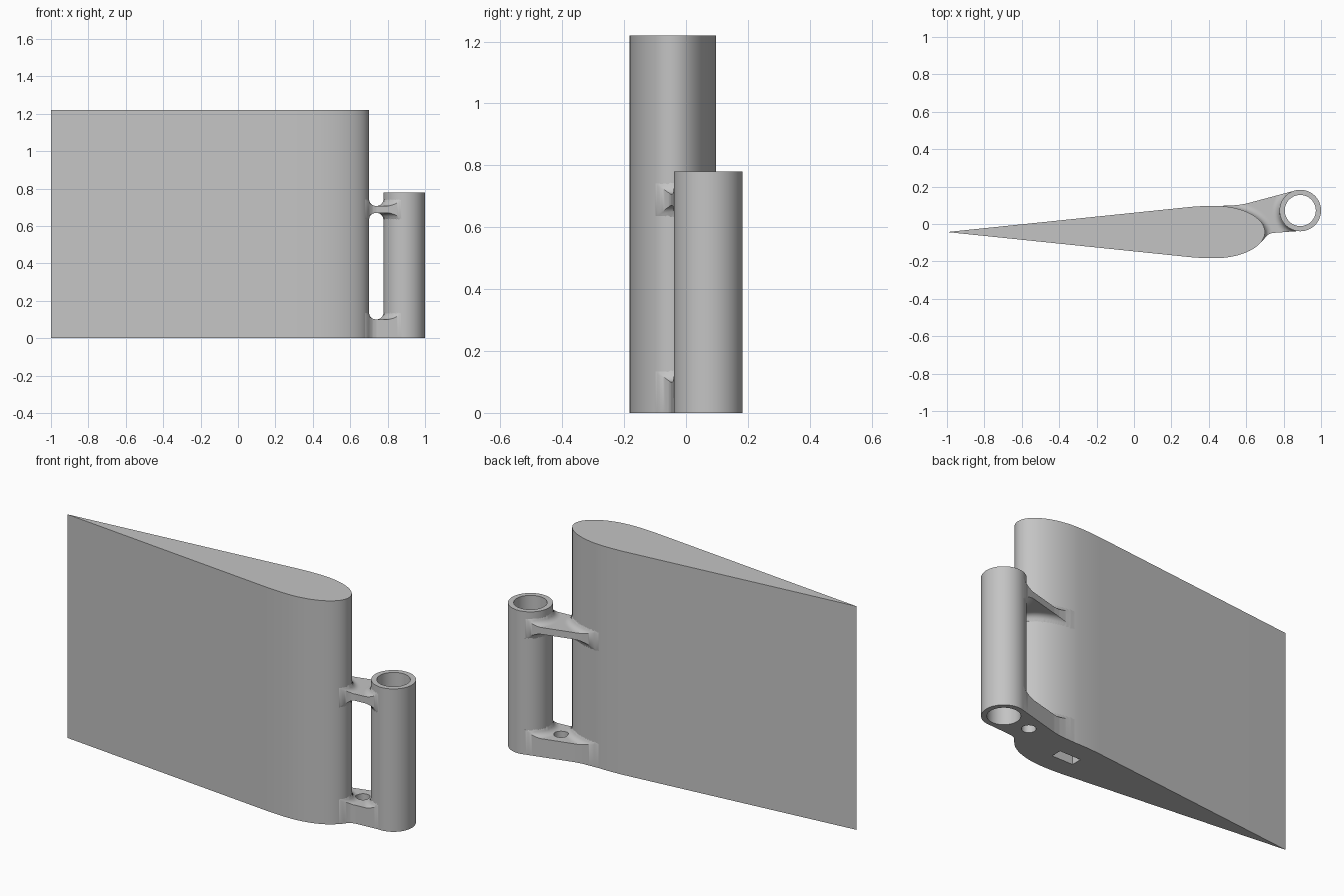
import bpy, bmesh, math
from mathutils import Vector

if "Cube" in bpy.data.objects:
    bpy.data.objects.remove(bpy.data.objects["Cube"])

grey = bpy.data.materials.new("light_grey")
grey.diffuse_color = (0.55, 0.55, 0.55, 1)
grey.use_nodes = True
grey.node_tree.nodes["Principled BSDF"].inputs["Base Color"].default_value = grey.diffuse_color

FOIL_X, FOIL_Y, NOSE, REAR, HALF = 0.43, -0.043, 0.27, 0.45, 0.14
TUBE = Vector((0.889, 0.072))
R_OUT, R_IN, TUBE_H, FOIL_H = 0.111, 0.083, 0.78, 1.22
FILLET = 0.038


def finish(name, bm):
    bmesh.ops.recalc_face_normals(bm, faces=bm.faces)
    me = bpy.data.meshes.new(name)
    bm.to_mesh(me)
    bm.free()
    me.materials.append(grey)
    ob = bpy.data.objects.new(name, me)
    bpy.context.collection.objects.link(ob)
    return ob


def prism(name, outline, z0, z1):
    bm = bmesh.new()
    face = bm.faces.new([bm.verts.new((x, y, z0)) for x, y in outline])
    ext = bmesh.ops.extrude_face_region(bm, geom=[face])["geom"]
    verts = [g for g in ext if isinstance(g, bmesh.types.BMVert)]
    bmesh.ops.translate(bm, verts=verts, vec=(0, 0, z1 - z0))
    return finish(name, bm)


def circle(c, r, n=64):
    return [(c[0] + r * math.cos(2 * math.pi * i / n),
             c[1] + r * math.sin(2 * math.pi * i / n)) for i in range(n)]


def activate(ob):
    bpy.ops.object.select_all(action='DESELECT')
    ob.select_set(True)
    bpy.context.view_layer.objects.active = ob


def cut(ob, outline, z0, z1):
    cutter = prism("cutter", outline, z0, z1)
    cutter.hide_render = True
    mod = ob.modifiers.new("cut", 'BOOLEAN')
    mod.operation, mod.solver, mod.object = 'DIFFERENCE', 'EXACT', cutter
    activate(ob)
    bpy.ops.object.modifier_apply(modifier=mod.name)
    bpy.data.objects.remove(cutter, do_unlink=True)


def smooth(ob):
    activate(ob)
    bpy.ops.object.shade_smooth_by_angle(angle=math.radians(35))


# Blade outline: rounded nose, then straight flanks tangent to a pointed tail
def foil_side():
    tail = FOIL_X + 1
    end = math.acos(-REAR / tail)
    pts = []
    for i in range(41):
        t = end * i / 40
        a = NOSE if math.cos(t) > 0 else REAR
        pts.append((FOIL_X + a * math.cos(t), HALF * math.sin(t)))
    return pts


side = foil_side()
outline = ([(x, FOIL_Y + t) for x, t in side] + [(-1, FOIL_Y)]
           + [(x, FOIL_Y - t) for x, t in reversed(side[1:])])
blade = prism("blade", outline, 0, FOIL_H)

# Rectangular slot in the underside of the blade
cut(blade, [(0.33, -0.073), (0.59, -0.073), (0.59, -0.013), (0.33, -0.013)], -0.1, 0.35)

# Pivot tube, bored right through
tube = prism("pivot_tube", circle(TUBE, R_OUT), 0, TUBE_H)
cut(tube, circle(TUBE, R_IN), -0.1, TUBE_H + 0.1)


# Brackets: plates whose faces sweep up into the blade and the tube
def foil_distance(p):
    q = Vector((p.x, abs(p.y - FOIL_Y)))
    a = NOSE if q.x > FOIL_X else REAR
    if ((q.x - FOIL_X) / a) ** 2 + (q.y / HALF) ** 2 <= 1:
        return 0
    best = 9
    for s, e in zip(side, side[1:]):
        s, d = Vector(s), Vector(e) - Vector(s)
        k = max(0, min(1, (q - s).dot(d) / d.length_squared))
        best = min(best, (q - s - d * k).length)
    return best


def rise(p):
    d = min(foil_distance(p), max(0, (p - TUBE).length - R_OUT))
    if d >= FILLET:
        return 0
    return FILLET - math.sqrt(FILLET ** 2 - (FILLET - d) ** 2)


def along(pts, x):
    for (x0, y0), (x1, y1) in zip(pts, pts[1:]):
        if x <= x1:
            return y0 + (y1 - y0) * (x - x0) / (x1 - x0)
    return pts[-1][1]


BACK = [(0.46, 0.097), (0.52, 0.099), (0.56, 0.102), (0.60, 0.109), (0.858, 0.178), (0.889, 0.181)]
FRONT = [(0.46, -0.105), (0.67, -0.105), (0.69, -0.088), (0.705, -0.068), (0.72, -0.055),
         (0.74, -0.048), (0.889, -0.037)]


def bracket(name, z0, z1, flare_below):
    bm = bmesh.new()
    nx, ny = 86, 50
    top, bot = [], []
    for i in range(nx + 1):
        x = 0.46 + 0.429 * i / nx
        lo, hi = along(FRONT, x), along(BACK, x)
        for j in range(ny + 1):
            p = Vector((x, lo + (hi - lo) * j / ny))
            h = rise(p)
            top.append(bm.verts.new((p.x, p.y, z1 + h)))
            bot.append(bm.verts.new((p.x, p.y, z0 - h * flare_below)))
    w = ny + 1
    for i in range(nx):
        for j in range(ny):
            k = i * w + j
            for v in (top, bot):
                bm.faces.new((v[k], v[k + w], v[k + w + 1], v[k + 1]))
    # Side walls around the rim
    rim = ([i * w for i in range(nx)] + [nx * w + j for j in range(ny)]
           + [i * w + ny for i in range(nx, 0, -1)] + list(range(ny, 0, -1)))
    for a, b in zip(rim, rim[1:] + rim[:1]):
        bm.faces.new((top[a], top[b], bot[b], bot[a]))
    ob = finish(name, bm)
    cut(ob, circle(TUBE, 0.097), z0 - 0.2, z1 + 0.2)
    return ob


lower = bracket("lower_bracket", 0, 0.10, 0)
upper = bracket("upper_bracket", 0.67, 0.707, 1)

# Small pin hole through the lower bracket
cut(lower, circle((0.716, 0.055), 0.036, 40), -0.1, 0.3)

for ob in (blade, tube, lower, upper):
    smooth(ob)
